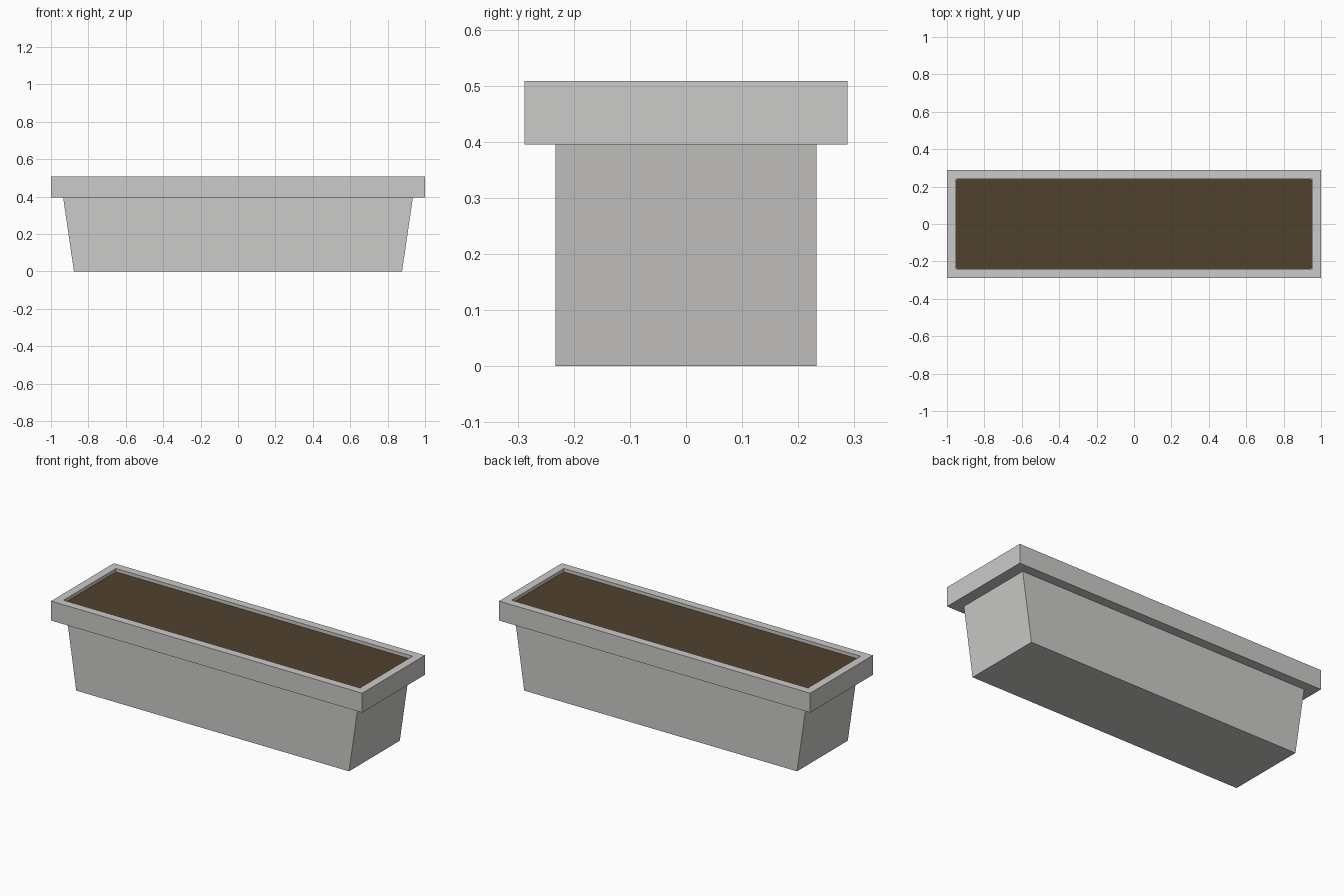
import bpy, bmesh

if "Cube" in bpy.data.objects:
    bpy.data.objects.remove(bpy.data.objects["Cube"])


def material(name, rgb):
    m = bpy.data.materials.new(name)
    m.diffuse_color = (*rgb, 1)
    m.use_nodes = True
    m.node_tree.nodes["Principled BSDF"].inputs["Base Color"].default_value = m.diffuse_color
    return m


STONE = material("light grey stone", (0.60, 0.595, 0.58))
SOIL = material("dark brown soil", (0.080, 0.053, 0.027))


def new_object(name, bm, mat):
    bmesh.ops.recalc_face_normals(bm, faces=bm.faces[:])
    mesh = bpy.data.meshes.new(name)
    bm.to_mesh(mesh)
    bm.free()
    mesh.materials.append(mat)
    ob = bpy.data.objects.new(name, mesh)
    bpy.context.collection.objects.link(ob)
    return ob


def box(bm, hx, hy, z0, z1, hx_bottom=None):
    """Box from half sizes; hx_bottom tapers the ends."""
    verts = bmesh.ops.create_cube(bm, size=2)["verts"]
    for v in verts:
        top = v.co.z > 0
        half = hx if top or hx_bottom is None else hx_bottom
        v.co = (v.co.x * half, v.co.y * hy, z1 if top else z0)


# Trough body with ends tapering inward to the base
bm = bmesh.new()
box(bm, 0.935, 0.233, 0.0, 0.396, hx_bottom=0.877)
new_object("trough_body", bm, STONE)

# Overhanging rim: top face inset and sunk to form the recess
bm = bmesh.new()
box(bm, 1.0, 0.288, 0.395, 0.508)
top = max(bm.faces, key=lambda f: f.calc_center_median().z)
bmesh.ops.inset_region(bm, faces=[top], thickness=0.047, use_even_offset=True)
walls = bmesh.ops.extrude_discrete_faces(bm, faces=[top])["faces"]
for v in walls[0].verts:
    v.co.z = 0.46
new_object("rim", bm, STONE)

# Soil filling the recess, with slightly rounded corners
bm = bmesh.new()
box(bm, 0.952, 0.24, 0.455, 0.489)
upright = [e for e in bm.edges if abs(e.verts[0].co.z - e.verts[1].co.z) > 0.01]
bmesh.ops.bevel(bm, geom=upright, offset=0.012, segments=3, affect='EDGES', profile=0.5)
new_object("soil", bm, SOIL)
